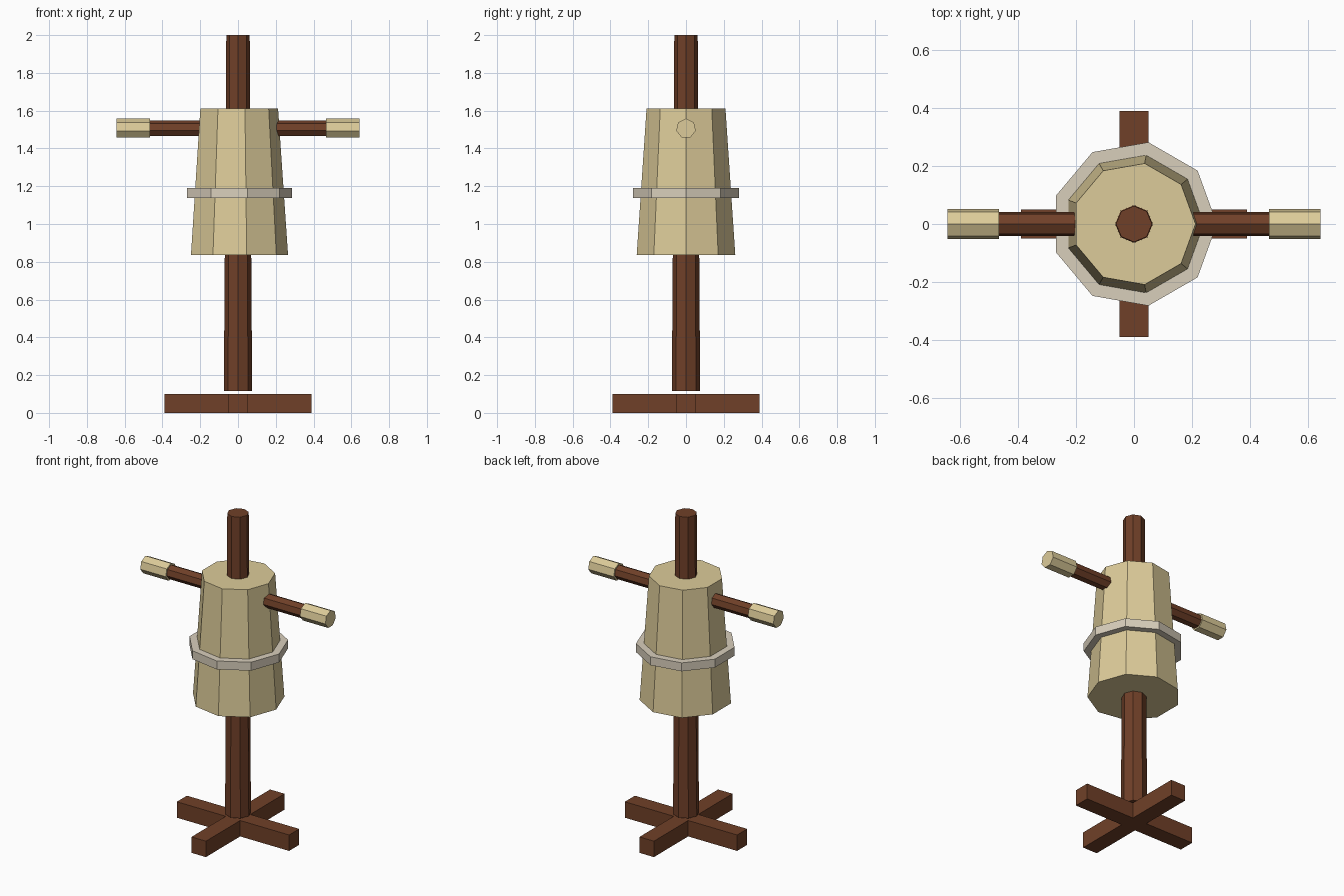
import bpy, bmesh, math

cube = bpy.data.objects.get("Cube")
if cube:
    bpy.data.objects.remove(cube, do_unlink=True)


def material(name, rgb):
    mat = bpy.data.materials.new(name)
    mat.use_nodes = True
    mat.diffuse_color = (*rgb, 1)
    mat.node_tree.nodes["Principled BSDF"].inputs["Base Color"].default_value = (*rgb, 1)
    return mat


wood = material("dark wood", (0.162, 0.051, 0.021))
straw = material("straw", (0.72, 0.60, 0.32))
rope = material("pale rope", (0.69, 0.62, 0.50))


def loft(name, mat, lower, upper):
    """Closed solid between two matching outlines."""
    bm = bmesh.new()
    a = [bm.verts.new(p) for p in lower]
    b = [bm.verts.new(p) for p in upper]
    bm.faces.new(a)
    bm.faces.new(b)
    for i in range(len(a)):
        j = (i + 1) % len(a)
        bm.faces.new((a[i], a[j], b[j], b[i]))
    bmesh.ops.recalc_face_normals(bm, faces=bm.faces)
    mesh = bpy.data.meshes.new(name)
    bm.to_mesh(mesh)
    bm.free()
    mesh.materials.append(mat)
    obj = bpy.data.objects.new(name, mesh)
    bpy.context.collection.objects.link(obj)
    return obj


def ring(sides, r, at, axis):
    pts = []
    for i in range(sides):
        t = math.tau * i / sides
        c, s = r * math.cos(t), r * math.sin(t)
        pts.append((c, s, at) if axis == "z" else (at, s, c))
    return pts


def prism(name, mat, sides, r0, r1, start, end, axis="z"):
    return loft(name, mat, ring(sides, r0, start, axis), ring(sides, r1, end, axis))


# Crossed foot
L, W = 0.39, 0.05
cross = [(L, -W), (L, W), (W, W), (W, L), (-W, L), (-W, W),
         (-L, W), (-L, -W), (-W, -W), (-W, -L), (W, -L), (W, -W)]
loft("base_cross", wood, [(x, y, 0) for x, y in cross], [(x, y, 0.1) for x, y in cross])

# Post, padded body and belt
prism("post", wood, 8, 0.075, 0.062, 0.115, 2.0)
prism("straw_body", straw, 9, 0.265, 0.212, 0.835, 1.612)
prism("rope_belt", rope, 9, 0.286, 0.286, 1.137, 1.19)

# Arms with padded ends
for side, sign in (("left", 1), ("right", -1)):
    arm = prism(side + "_arm", wood, 7, 0.043, 0.043, sign * 0.1, sign * 0.48, "x")
    pad = prism(side + "_arm_pad", straw, 7, 0.053, 0.053, sign * 0.466, sign * 0.643, "x")
    arm.location.z = pad.location.z = 1.505
